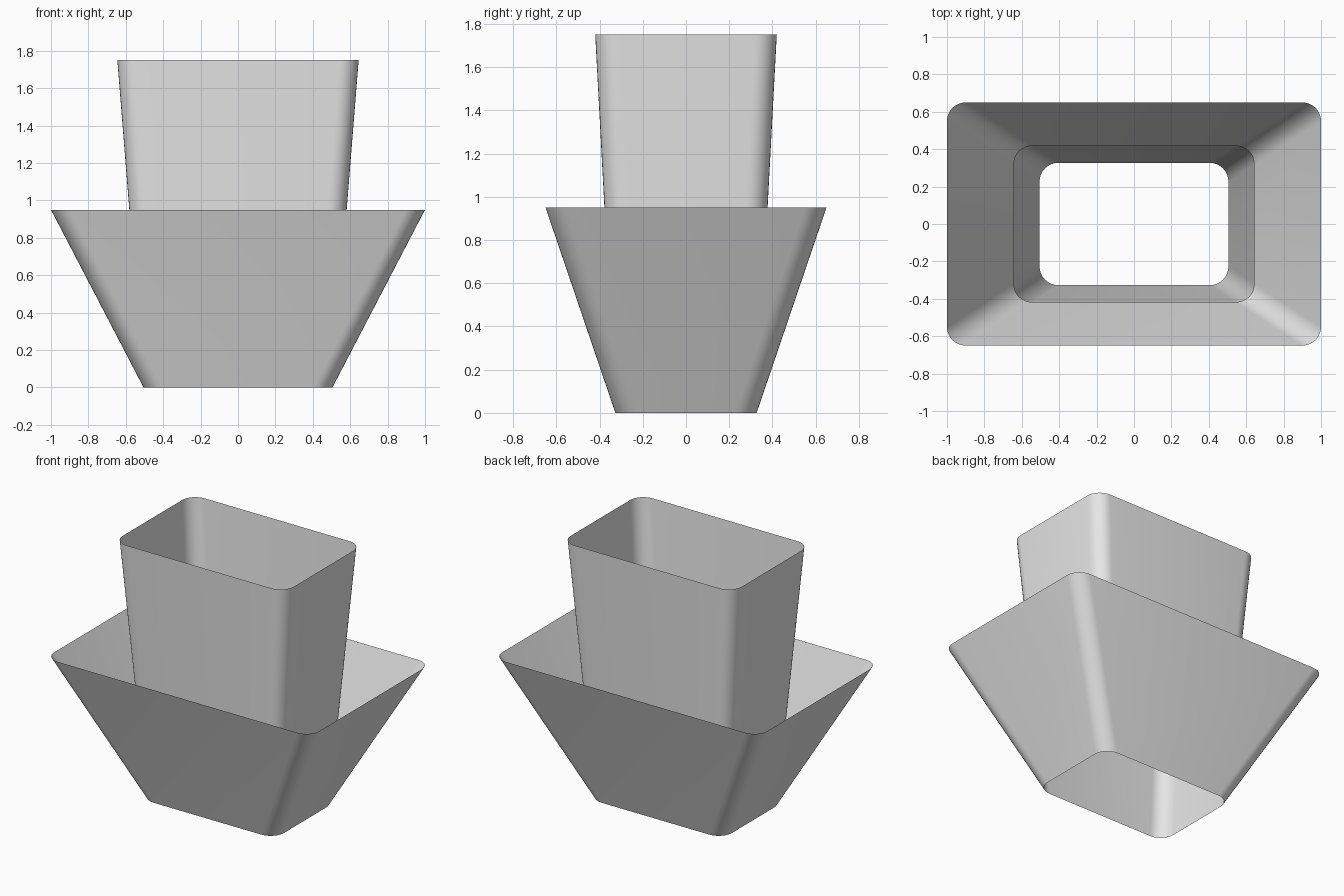
import bpy
import bmesh
from math import pi, cos, sin

cube = bpy.data.objects.get("Cube")
if cube:
    bpy.data.objects.remove(cube, do_unlink=True)

# Single plain grey
grey = bpy.data.materials.new("light grey")
grey.use_nodes = True
grey.diffuse_color = (0.8, 0.8, 0.8, 1)
grey.node_tree.nodes["Principled BSDF"].inputs["Base Color"].default_value = (0.8, 0.8, 0.8, 1)

RADIUS = 0.1
STEPS = 8


def rounded_ring(bm, half_x, half_y, z):
    """Rounded rectangle of vertices, counter-clockwise from +x."""
    ring = []
    corners = ((1, 1), (-1, 1), (-1, -1), (1, -1))
    for quarter, (sx, sy) in enumerate(corners):
        for i in range(STEPS + 1):
            a = (quarter + i / STEPS) * pi / 2
            x = sx * (half_x - RADIUS) + RADIUS * cos(a)
            y = sy * (half_y - RADIUS) + RADIUS * sin(a)
            ring.append(bm.verts.new((x, y, z)))
    return ring


def flared_sleeve(name, bottom, top, height):
    """Thin open wall between two rounded rectangles."""
    bm = bmesh.new()
    low = rounded_ring(bm, *bottom, 0)
    high = rounded_ring(bm, *top, height)
    n = len(low)
    for i in range(n):
        j = (i + 1) % n
        face = bm.faces.new((low[i], low[j], high[j], high[i]))
        face.smooth = True
    mesh = bpy.data.meshes.new(name)
    bm.to_mesh(mesh)
    bm.free()
    mesh.materials.append(grey)
    obj = bpy.data.objects.new(name, mesh)
    bpy.context.collection.objects.link(obj)
    return obj


# Both sleeves share the same bottom opening
opening = (0.505, 0.327)
flared_sleeve("outer_flared_wall", opening, (1.0, 0.65), 0.95)
flared_sleeve("inner_tall_wall", opening, (0.645, 0.42), 1.75)
